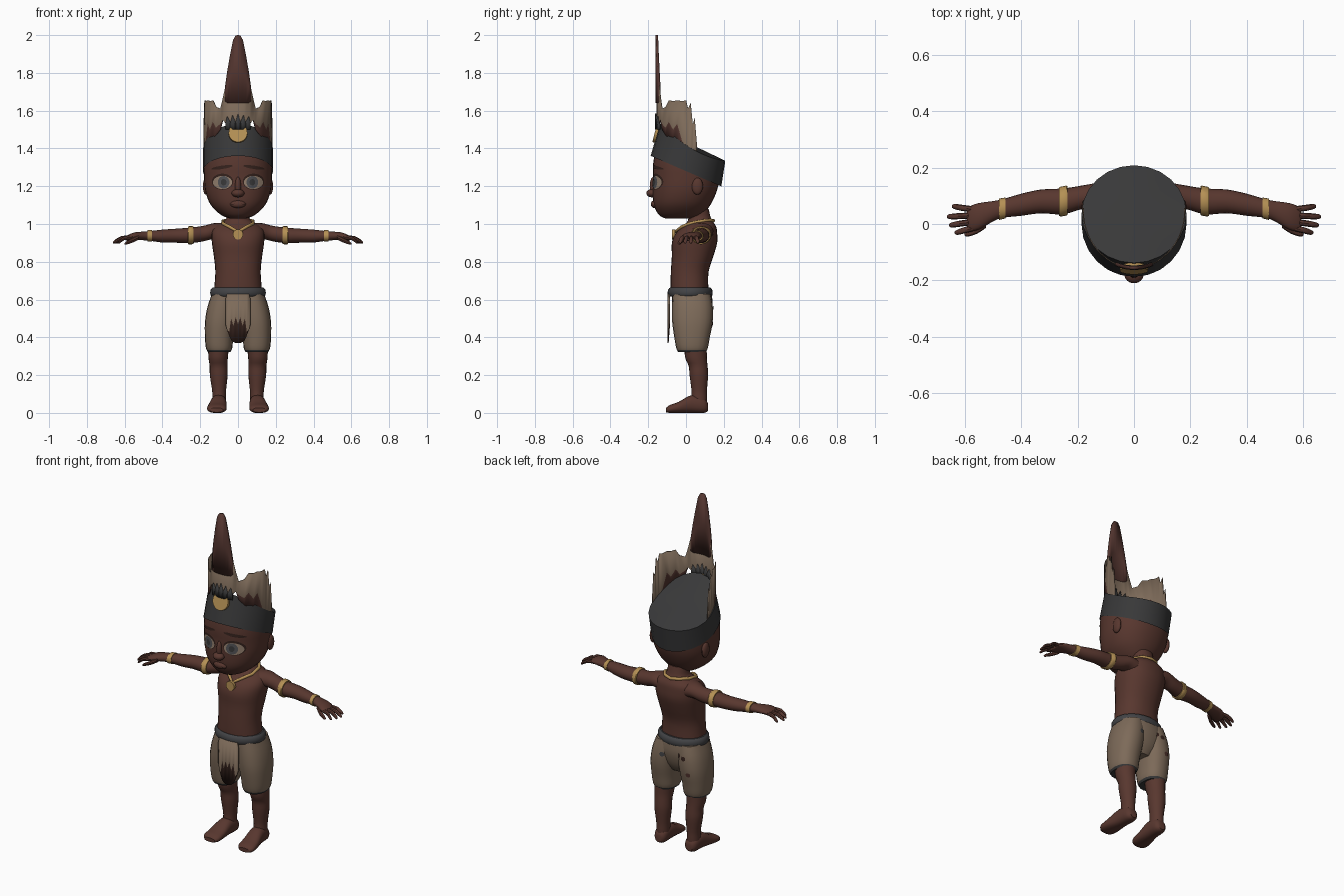
import bpy, bmesh, math
from math import sin, cos, pi, radians
from mathutils import Vector
from mathutils.bvhtree import BVHTree

if "Cube" in bpy.data.objects:
    bpy.data.objects.remove(bpy.data.objects["Cube"])


def material(name, r, g, b):
    m = bpy.data.materials.new(name)
    m.use_nodes = True
    m.diffuse_color = (r, g, b, 1)
    m.node_tree.nodes["Principled BSDF"].inputs["Base Color"].default_value = (r, g, b, 1)
    return m


SKIN = material("brown skin", .098, .038, .028)
DARK = material("dark brown", .035, .016, .012)
QUILL = material("feather brown", .088, .036, .029)
TAN = material("tan hide", .205, .145, .1)
COAL = material("charcoal", .04, .04, .041)
SLATE = material("slate belt", .055, .056, .06)
GOLD = material("gold", .46, .28, .09)
EYE = material("eye white", .3, .22, .16)
IRIS = material("iris grey", .085, .085, .092)
parts = []


def add(name, bm, *mats):
    bmesh.ops.recalc_face_normals(bm, faces=bm.faces)
    me = bpy.data.meshes.new(name)
    bm.to_mesh(me)
    bm.free()
    for m in mats:
        me.materials.append(m)
    ob = bpy.data.objects.new(name, me)
    bpy.context.collection.objects.link(ob)
    parts.append(ob)
    return ob


def smooth_rows(rows, sub):
    """Catmull-Rom interpolation of cross-section rows."""
    out = []
    for i in range(len(rows) - 1):
        a, b, c, d = (rows[max(0, min(len(rows) - 1, i + k))] for k in (-1, 0, 1, 2))
        for j in range(sub):
            t = j / sub
            out.append([.5 * (2 * q + (r - p) * t + (2 * p - 5 * q + 4 * r - s) * t * t
                              + (3 * q - p - 3 * r + s) * t ** 3) for p, q, r, s in zip(a, b, c, d)])
    return out + [list(rows[-1])]


def loft(name, axis, rows, *mats, side=1, n=20, sub=3, power=2.0, limit=None, rule=None):
    """Rows are (position along axis, centre u, centre v, radius u, radius v)."""
    bm = bmesh.new()
    rings = []
    for t, u, v, ru, rv in smooth_rows(rows, sub):
        ring = []
        for k in range(n):
            c, s = cos(2 * pi * k / n), sin(2 * pi * k / n)
            a = u + ru * math.copysign(abs(c) ** (2 / power), c)
            b = v + rv * math.copysign(abs(s) ** (2 / power), s)
            x, y, z = {"x": (t, a, b), "y": (a, t, b), "z": (a, b, t)}[axis]
            if limit:
                z = min(z, limit(y))
            ring.append(bm.verts.new((x * side, y, z)))
        rings.append(ring)
    for r, q in zip(rings, rings[1:]):
        for k in range(n):
            bm.faces.new((r[k], r[(k + 1) % n], q[(k + 1) % n], q[k]))
    bm.faces.new(rings[0])
    bm.faces.new(rings[-1])
    if rule:
        for f in bm.faces:
            f.material_index = rule(f.calc_center_median())
    return add(name, bm, *mats)


def decal(name, target, cx, cz, rx, rz, mat, facing=-1, lift=.003, tilt=0, n=20):
    """Thin oval patch that follows the surface of the target."""
    me = target.data
    tree = BVHTree.FromPolygons([v.co for v in me.vertices], [tuple(p.vertices) for p in me.polygons])
    bm = bmesh.new()

    def point(f, k):
        a, b = f * rx * cos(2 * pi * k / n), f * rz * sin(2 * pi * k / n)
        x, z = cx + a * cos(tilt) - b * sin(tilt), cz + a * sin(tilt) + b * cos(tilt)
        hit = tree.ray_cast(Vector((x, facing, z)), Vector((0, -facing, 0)))[0]
        return bm.verts.new((x, (hit.y if hit else facing * .1) + facing * lift, z))
    mid = point(0, 0)
    rings = [[point(f, k) for k in range(n)] for f in (.35, .7, 1)]
    for k in range(n):
        j = (k + 1) % n
        bm.faces.new((mid, rings[0][k], rings[0][j]))
        for r, q in zip(rings, rings[1:]):
            bm.faces.new((r[k], q[k], q[j], r[j]))
    return add(name, bm, mat)


def sheet(name, cols, place, upper, lower, thick=.004):
    """Thin sheet of columns (position, bottom, colour line, top)."""
    bm = bmesh.new()
    vs = [[bm.verts.new(place(c[0], z)) for z in c[1:]] for c in cols]
    for a, b in zip(vs, vs[1:]):
        for i in (0, 1):
            bm.faces.new((a[i], b[i], b[i + 1], a[i + 1])).material_index = 1 - i
    ob = add(name, bm, upper, lower)
    mod = ob.modifiers.new("thickness", "SOLIDIFY")
    mod.thickness, mod.offset = thick, 0
    return ob


def mirrored(cols):
    return [(-c[0], *c[1:]) for c in reversed(cols) if c[0] > 0] + cols


def ball(name, loc, size, mat):
    bm = bmesh.new()
    bmesh.ops.create_uvsphere(bm, u_segments=16, v_segments=10, radius=1)
    for v in bm.verts:
        v.co = Vector(a * b for a, b in zip(v.co, size)) + Vector(loc)
    return add(name, bm, mat)


def disc(name, loc, radius, depth, tilt, mat):
    bm = bmesh.new()
    bmesh.ops.create_cone(bm, cap_ends=True, segments=20, radius1=radius, radius2=radius, depth=depth)
    ob = add(name, bm, mat)
    ob.location, ob.rotation_euler = loc, (pi / 2 - tilt, 0, 0)


def band_top(y):
    return 1.53 - .806 * (y + .135) + 1.259 * (y + .135) * (y - .02)


# Torso and head
loft("torso", "z", [(.62, 0, .02, .13, .1), (.67, 0, .018, .125, .1), (.75, 0, .02, .12, .1),
     (.83, 0, .035, .128, .11), (.9, 0, .045, .138, .12), (.95, 0, .055, .14, .11), (.985, 0, .07, .125, .09),
     (1.01, 0, .075, .085, .07), (1.03, 0, .072, .062, .06), (1.08, 0, .06, .058, .06)], SKIN, n=28, power=2.2)
profile = [(1.03, -.11, .06, .045), (1.045, -.14, .085, .085), (1.08, -.163, .115, .127), (1.12, -.174, .14, .155),
           (1.18, -.176, .165, .174), (1.25, -.174, .178, .18), (1.32, -.174, .185, .18),
           (1.42, -.153, .15, .165), (1.5, -.12, .03, .11)]
head = loft("head", "z", [(z, 0, (f + b) / 2, w, (b - f) / 2) for z, f, b, w in profile], SKIN,
            n=32, power=2.2, limit=lambda y: band_top(y) - .03)
ball("nose", (0, -.18, 1.163), (.034, .03, .022), SKIN)
ball("nose_bridge", (0, -.172, 1.2), (.016, .02, .05), SKIN)
ball("lips", (0, -.168, 1.105), (.042, .018, .02), SKIN)
decal("mouth_line", head, 0, 1.104, .034, .004, DARK, lift=.013)
for s, tag in ((1, "left"), (-1, "right")):
    ball("ear_" + tag, (s * .17, .06, 1.2), (.016, .03, .045), SKIN)
    decal("eye_rim_" + tag, head, s * .082, 1.224, .057, .043, DARK, lift=.002)
    decal("eye_" + tag, head, s * .082, 1.22, .051, .035, EYE, lift=.004)
    decal("iris_" + tag, head, s * .076, 1.221, .031, .033, IRIS, lift=.006)
    decal("pupil_" + tag, head, s * .076, 1.221, .015, .017, COAL, lift=.008)
    decal("eyebrow_" + tag, head, s * .085, 1.3, .058, .009, DARK, tilt=-s * .15)

# Slanted head band with closed top
bm = bmesh.new()
N = 24
low, top = [], []
for k in range(N):
    c, s = cos(2 * pi * k / N), sin(2 * pi * k / N)
    yb, yt = .187 * s, .035 + .173 * s
    low.append(bm.verts.new((.186 * c, yb, 1.28 - .432 * yb)))
    top.append(bm.verts.new((.186 * c, yt, band_top(yt))))
mid = bm.verts.new((0, .03, 1.42))
for k in range(N):
    j = (k + 1) % N
    bm.faces.new((low[k], low[j], top[j], top[k]))
    bm.faces.new((top[k], top[j], mid))
add("head_band", bm, COAL)
disc("band_medallion", (0, -.158, 1.48), .05, .016, .26, GOLD)


# Feather crown wrapped around the front of the band
def wrap(angle, z):
    a = radians(angle)
    return (.18 * sin(a), .05 - .205 * cos(a), z)


sheet("crown_feathers", mirrored([(0, 1.5, 1.5, 1.75), (10, 1.51, 1.51, 1.75), (20, 1.53, 1.53, 1.75),
      (26, 1.55, 1.55, 1.67), (31, 1.5, 1.53, 1.61), (40, 1.47, 1.51, 1.62), (47, 1.45, 1.54, 1.655),
      (55, 1.44, 1.5, 1.65), (62, 1.42, 1.53, 1.655), (70, 1.4, 1.44, 1.65), (76, 1.39, 1.39, 1.655),
      (79, 1.38, 1.38, 1.61), (83, 1.38, 1.38, 1.64), (86, 1.37, 1.37, 1.53), (89, 1.37, 1.37, 1.56),
      (92, 1.37, 1.37, 1.43)]), wrap, TAN, QUILL)
feather = [(.0, 1.64, 1.8, 2.0), (.012, 1.64, 1.8, 1.998), (.025, 1.64, 1.8, 1.975),
           (.04, 1.64, 1.78, 1.9), (.055, 1.64, 1.73, 1.81), (.066, 1.65, 1.68, 1.73)]
sheet("tall_feather", mirrored(feather), lambda x, z: wrap(math.degrees(math.asin(x / .18)), z), QUILL, QUILL, .012)
for i in range(-2, 3):
    a = i * 8
    sheet("dark_plume", [(a - 5, 1.5, 1.52, 1.53), (a + i, 1.5, 1.53, 1.585 - .008 * abs(i)),
          (a + 5, 1.5, 1.52, 1.53)], wrap, COAL, COAL, .016)

# Arms, hands, bracelets, legs and shorts
arm = [(.08, .075, .955, .07, .05), (.13, .09, .962, .055, .042), (.18, .095, .95, .042, .041),
       (.25, .08, .94, .046, .041), (.33, .08, .938, .042, .037), (.4, .068, .936, .039, .034),
       (.465, .055, .937, .033, .026), (.5, .045, .937, .036, .023), (.55, .027, .935, .047, .02),
       (.585, .018, .925, .043, .015), (.592, .018, .923, .03, .008)]
fingers = [(.57, .052, .645, .062), (.575, .03, .662, .026), (.575, .007, .655, -.004), (.57, -.015, .635, -.03)]
for s, tag in ((1, "left"), (-1, "right")):
    loft("arm_" + tag, "x", arm, SKIN, side=s)
    for x0, y0, x1, y1 in fingers:
        xm, ym = (x0 + x1) / 2, (y0 + y1) / 2
        loft("finger_" + tag, "x", [(x0, y0, .928, .011, .011), (xm, ym, .925, .011, .011),
             (x1 - .008, y1, .906, .009, .009), (x1, y1, .9, .003, .003)], SKIN, side=s, n=8, sub=2)
    loft("thumb_" + tag, "x", [(.525, 0, .93, .014, .012), (.555, -.022, .915, .012, .012),
         (.59, -.035, .9, .01, .009), (.6, -.037, .896, .003, .003)], SKIN, side=s, n=8, sub=2)
    loft("armband_" + tag, "x", [(.235, .083, .941, .05, .046), (.239, .083, .941, .053, .048),
         (.261, .079, .94, .053, .048), (.265, .079, .94, .05, .046)], GOLD, side=s, sub=1)
    loft("bracelet_" + tag, "x", [(.455, .057, .937, .037, .031), (.478, .052, .937, .038, .03)], GOLD, side=s, sub=1)
    loft("leg_" + tag, "z", [(.42, .1, .05, .06, .06), (.3, .105, .052, .052, .058), (.25, .103, .064, .047, .05),
         (.2, .102, .068, .047, .049), (.12, .1, .07, .037, .041), (.08, .1, .07, .036, .041),
         (.03, .1, .073, .036, .037)], SKIN, side=s)
    loft("foot_" + tag, "y", [(.116, .1, .03, .02, .02), (.095, .1, .04, .037, .04), (.03, .103, .047, .042, .047),
         (-.04, .11, .029, .05, .029), (-.085, .113, .021, .05, .021), (-.105, .113, .015, .034, .012)],
         SKIN, side=s, power=2.4)
    shorts = loft("shorts_leg_" + tag, "z", [(.63, .07, .03, .068, .1), (.56, .082, .034, .08, .108),
                  (.48, .094, .034, .081, .107), (.4, .1, .032, .075, .094), (.345, .1, .032, .07, .084),
                  (.322, .1, .032, .06, .074)], TAN, COAL, side=s, power=2.3,
                  rule=lambda c: 1 if c.z < .335 else 0)
    spots = [(.06, .55, SLATE)] if s > 0 else [(-.08, .56, DARK), (-.045, .57, DARK), (-.11, .47, QUILL)]
    for x, z, m in spots:
        decal("worn_spot_" + tag, shorts, x, z, .015, .014, m, facing=1, n=7)
loft("shorts_seat", "z", [(.635, 0, .03, .138, .106), (.57, 0, .034, .15, .106), (.5, 0, .033, .12, .09),
     (.45, 0, .033, .06, .06)], TAN, n=28, power=2.2)
loft("belt", "z", [(.615, 0, .022, .136, .108), (.623, 0, .022, .146, .118), (.65, 0, .022, .146, .118),
     (.664, 0, .022, .134, .106)], SLATE, n=28, sub=2)

# Ragged front flap
sheet("front_flap", mirrored([(0, .37, .47, .63), (.012, .37, .505, .63), (.024, .375, .46, .63),
      (.036, .385, .5, .63), (.046, .41, .43, .63), (.058, .44, .44, .63), (.066, .47, .47, .6)]),
      lambda x, z: (x, -.096 + 2 * x * x, z), TAN, DARK, .006)

# Necklace
half = [(.045, -.022, .985), (.08, .02, 1.003), (.08, .085, 1.016), (.045, .13, 1.02)]
path = [(0, -.055, .958)] + half + [(0, .145, 1.018)] + [(-x, y, z) for x, y, z in reversed(half)]
curve = bpy.data.curves.new("necklace", "CURVE")
curve.dimensions, curve.bevel_depth, curve.bevel_resolution = "3D", .009, 2
line = curve.splines.new("POLY")
line.points.add(len(path) - 1)
for p, co in zip(line.points, path):
    p.co = (*co, 1)
line.use_cyclic_u = True
curve.materials.append(GOLD)
bpy.context.collection.objects.link(bpy.data.objects.new("necklace", curve))
disc("pendant", (0, -.067, .945), .027, .016, 0, GOLD)

# Smooth shading with crisp edges
bpy.ops.object.select_all(action="DESELECT")
for ob in parts:
    ob.select_set(True)
bpy.context.view_layer.objects.active = parts[0]
bpy.ops.object.shade_smooth_by_angle(angle=radians(40))
